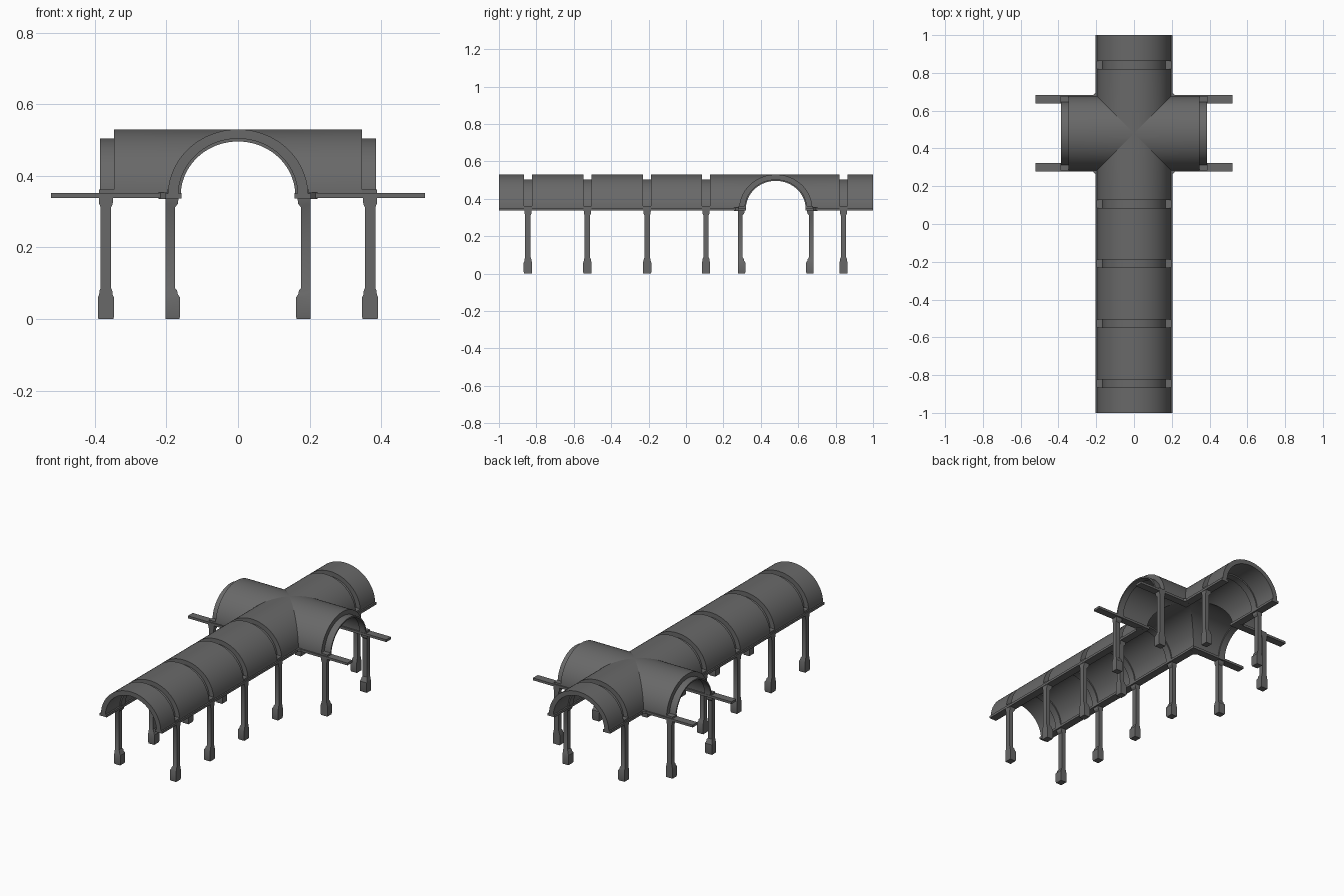
import bpy, bmesh, math
from mathutils import Matrix, Vector

cube = bpy.data.objects.get("Cube")
if cube:
    bpy.data.objects.remove(cube, do_unlink=True)

stone = bpy.data.materials.new("dark grey stone")
stone.use_nodes = True
GREY = (0.14, 0.14, 0.14, 1)
stone.diffuse_color = GREY
stone.node_tree.nodes["Principled BSDF"].inputs["Base Color"].default_value = GREY

SPRING = 0.345              # height where the arches start
CROSS = 0.48                # y of the crossing
OUTER, INNER = (0.196, 0.185), (0.167, 0.159)
RIB_OUT, RIB_IN = (0.168, 0.159), (0.16, 0.151)
BAYS = (-0.845, -0.527, -0.208, 0.107, 0.842)
GAP = 0.021                 # half width of a rib slot
ARM = 0.346                 # length of the side vaults
SEG = 40


def finish(name, bm):
    bmesh.ops.recalc_face_normals(bm, faces=bm.faces)
    mesh = bpy.data.meshes.new(name)
    bm.to_mesh(mesh)
    bm.free()
    mesh.materials.append(stone)
    mesh.shade_smooth()
    mesh.set_sharp_from_angle(angle=math.radians(30))
    obj = bpy.data.objects.new(name, mesh)
    bpy.context.collection.objects.link(obj)
    return obj


def barrel(name, outer, inner, start, end, turn=0, mitre=False):
    """Arched shell running outwards from the crossing, mitred at the groin if asked."""
    bm = bmesh.new()
    place = Matrix.Translation((0, CROSS, SPRING)) @ Matrix.Rotation(turn, 4, 'Z')
    rows = []
    for i in range(SEG + 1):
        a = math.pi * i / SEG
        row = []
        for (rx, rz), far in ((outer, 0), (outer, 1), (inner, 1), (inner, 0)):
            u = rx * math.cos(a)
            t = end if far else (abs(u) if mitre else start)
            row.append(bm.verts.new(place @ Vector((u, t, rz * math.sin(a)))))
        rows.append(row)
    for p, q in zip(rows, rows[1:]):
        for k in range(3 if mitre else 4):
            n = (k + 1) % 4
            bm.faces.new((p[k], p[n], q[n], q[k]))
    bm.faces.new(rows[0])
    bm.faces.new(rows[-1])
    return finish(name, bm)


def box(name, x, y, z, spin=0):
    """Box from ranges along each axis, optionally spun about its own centre."""
    bm = bmesh.new()
    mid = Vector([(r[0] + r[1]) / 2 for r in (x, y, z)])
    size = [abs(r[1] - r[0]) for r in (x, y, z)]
    bmesh.ops.create_cube(bm, size=1, matrix=Matrix.Translation(mid)
                          @ Matrix.Rotation(spin, 4, 'Z') @ Matrix.Diagonal((*size, 1)))
    return finish(name, bm)


COLUMN = ((0, 0.021), (0.008, 0.0225), (0.06, 0.0225), (0.068, 0.019), (0.08, 0.0175),
          (0.086, 0.0145), (0.312, 0.0145), (0.322, 0.019), (0.342, 0.02))


def column(name, origin, out):
    """Square column with plinth and capital, flush on the side facing out."""
    bm = bmesh.new()
    out = Vector(out)
    side = Vector((-out.y, out.x, 0))
    rings = []
    for z, w in COLUMN:
        depth = w * 1.8
        base = Vector(origin) + Vector((0, 0, z))
        rings.append([bm.verts.new(base + side * s * w - out * d)
                      for s, d in ((-1, 0), (1, 0), (1, depth), (-1, depth))])
    for p, q in zip(rings, rings[1:]):
        for k in range(4):
            n = (k + 1) % 4
            bm.faces.new((p[k], p[n], q[n], q[k]))
    bm.faces.new(rings[0])
    bm.faces.new(rings[-1])
    return finish(name, bm)


# Groined crossing: four mitred vaults
quarter = math.pi / 2
barrel("crossing_vault_front", OUTER, INNER, 0, CROSS - BAYS[3] - GAP, 2 * quarter, True)
barrel("crossing_vault_back", OUTER, INNER, 0, BAYS[4] - GAP - CROSS, 0, True)
barrel("crossing_vault_left", OUTER, INNER, 0, ARM, -quarter, True)
barrel("crossing_vault_right", OUTER, INNER, 0, ARM, quarter, True)

# Straight vault bays between the rib slots
edges = (-1,) + BAYS[:4]
for i in range(4):
    lo = edges[i] + (GAP if i else 0)
    barrel(f"vault_bay_{i + 1}", OUTER, INNER, lo - CROSS, edges[i + 1] - GAP - CROSS)
barrel("vault_bay_back", OUTER, INNER, BAYS[4] + GAP - CROSS, 1 - CROSS)

# Recessed ribs with springing blocks and columns along the main vault
for i, y in enumerate(BAYS):
    barrel(f"rib_{i + 1}", RIB_OUT, RIB_IN, y - GAP - CROSS, y + GAP - CROSS)
    for s, label in ((1, "left"), (-1, "right")):
        column(f"column_{label}_{i + 1}", (s * 0.202, y, 0), (s, 0, 0))
        box(f"rib_block_{label}_{i + 1}", (s * 0.16, s * 0.198), (y - GAP, y + GAP),
            (0.34, 0.362))

# Side arms: end ribs, columns and long beams
for s, label in ((1, "left"), (-1, "right")):
    barrel(f"arm_rib_{label}", RIB_OUT, RIB_IN, ARM, ARM + 0.04, -s * quarter)
    for d, place in ((1, "back"), (-1, "front")):
        name = f"{label}_{place}"
        column(f"arm_column_{name}", (s * 0.369, CROSS + d * 0.203, 0), (0, d, 0))
        box(f"arm_rib_block_{name}", (s * ARM, s * 0.388),
            (CROSS + d * 0.16, CROSS + d * 0.198), (0.34, 0.362))
        box(f"arm_beam_{name}", (s * 0.158, s * 0.522),
            (CROSS + d * 0.158, CROSS + d * 0.203), (0.338, 0.352))
        box(f"corner_block_{name}", (s * 0.179, s * 0.215),
            (CROSS + d * 0.179, CROSS + d * 0.215), (0.336, 0.353), math.pi / 4)
    # Beams under the main vault
    for name, lo, hi in (("front", -1, CROSS - 0.158), ("back", CROSS + 0.158, 1)):
        box(f"main_beam_{label}_{name}", (s * 0.158, s * 0.204), (lo, hi), (0.337, 0.351))
